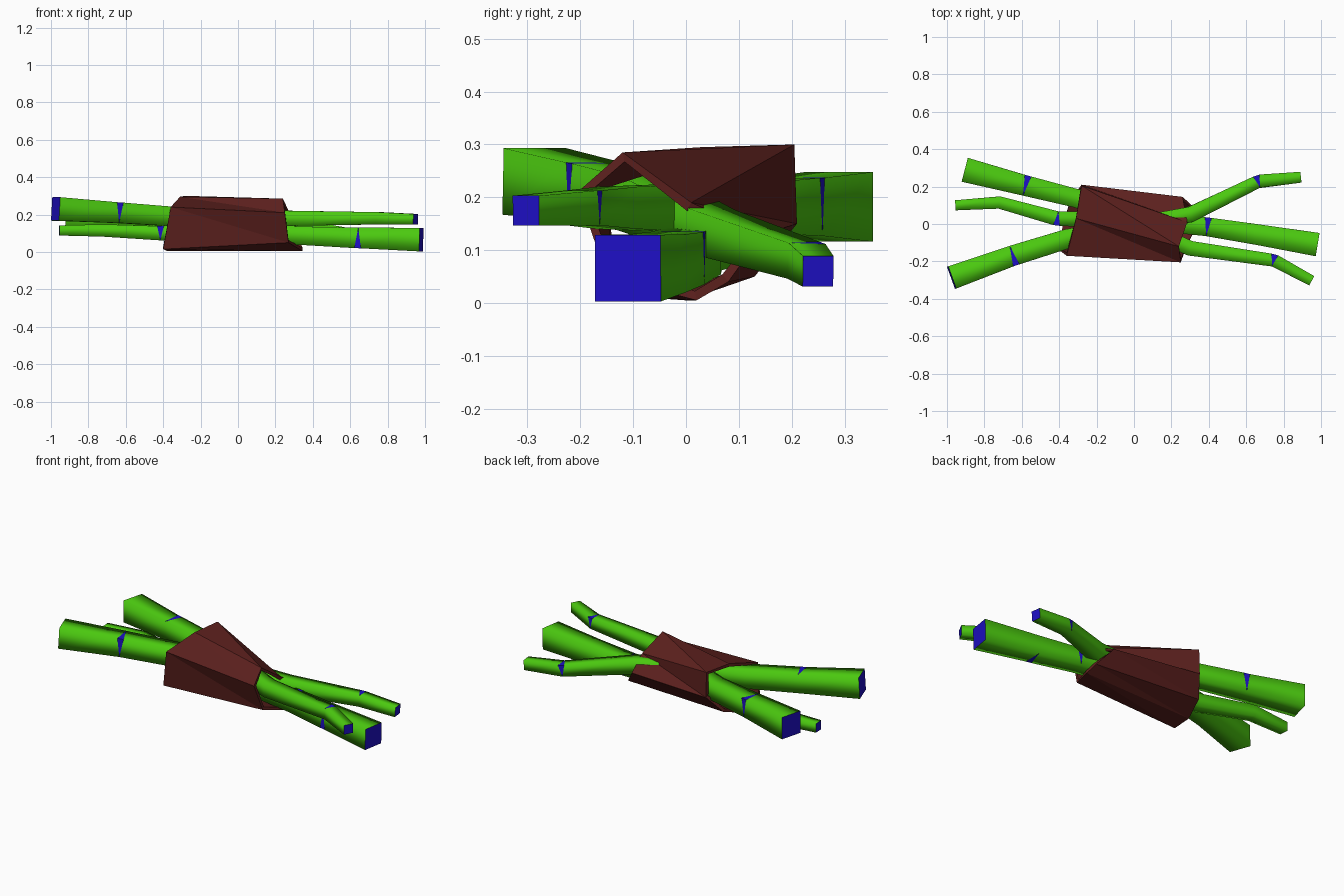
import bpy, bmesh
from mathutils import Vector

if "Cube" in bpy.data.objects:
    bpy.data.objects.remove(bpy.data.objects["Cube"])


def mat(name, rgb):
    m = bpy.data.materials.new(name)
    m.diffuse_color = (*rgb, 1)
    m.use_nodes = True
    m.node_tree.nodes["Principled BSDF"].inputs["Base Color"].default_value = m.diffuse_color
    return m


GREEN = mat("green_bark", (0.07, 0.58, 0.005))
BLUE = mat("cut_wood", (0.013, 0.005, 0.57))
BROWN = mat("brown_wrap", (0.11, 0.015, 0.013))


def finish(name, bm, mats):
    bmesh.ops.recalc_face_normals(bm, faces=bm.faces)
    me = bpy.data.meshes.new(name)
    bm.to_mesh(me)
    bm.free()
    for m in mats:
        me.materials.append(m)
    ob = bpy.data.objects.new(name, me)
    bpy.context.collection.objects.link(ob)
    return ob


def stick(name, path):
    """Tapered four-sided stick; path rows: x, y, z, half width, notched corner or None."""
    bm = bmesh.new()
    pts = [Vector(p[:3]) for p in path]
    rings = []  # (verts, blue band starts here)
    for i, p in enumerate(path):
        d = (pts[min(i + 1, len(pts) - 1)] - pts[max(i - 1, 0)]).normalized()
        side = d.cross(Vector((0, 0, 1))).normalized()
        up = side.cross(d)
        corners = [pts[i] + (side * a + up * b) * p[3]
                   for a, b in ((1, 1), (-1, 1), (-1, -1), (1, -1))]
        # a notch opens one corner of the ring into a wedge
        for s in ((0,) if p[4] is None else (-1, 1)):
            co = [c + d * s * 0.018 if j == p[4] else c for j, c in enumerate(corners)]
            rings.append(([bm.verts.new(c) for c in co], s == -1))
    for (a, notch), (b, _) in zip(rings, rings[1:]):
        for j in range(4):
            k = (j + 1) % 4
            f = bm.faces.new((a[j], a[k], b[k], b[j]))
            f.smooth = not notch
            f.material_index = int(notch)
    for r in (rings[0][0], rings[-1][0]):
        bm.faces.new(r).material_index = 1
    bmesh.ops.remove_doubles(bm, verts=bm.verts, dist=0.0005)
    finish(name, bm, (GREEN, BLUE))


# three crossing sticks, each thick at one end and thin at the other
stick("low_stick", [
    (-0.955, 0.10, 0.115, 0.027, None), (-0.72, 0.115, 0.115, 0.033, None),
    (-0.41, 0.03, 0.10, 0.038, 0), (0.0, 0.02, 0.10, 0.046, None),
    (0.39, -0.015, 0.085, 0.050, 1), (0.65, -0.055, 0.075, 0.055, 3),
    (0.98, -0.11, 0.066, 0.063, None)])
stick("back_stick", [
    (-0.905, 0.29, 0.182, 0.066, None), (-0.58, 0.205, 0.182, 0.055, 1),
    (-0.3, 0.135, 0.18, 0.050, None), (0.3, -0.13, 0.18, 0.040, None),
    (0.745, -0.195, 0.18, 0.033, 1), (0.95, -0.303, 0.175, 0.028, None)])
stick("high_stick", [
    (-0.975, -0.287, 0.23, 0.063, None), (-0.65, -0.17, 0.21, 0.055, 0),
    (-0.36, -0.08, 0.19, 0.052, None), (0.3, 0.05, 0.135, 0.042, None),
    (0.66, 0.225, 0.08, 0.034, 1), (0.89, 0.25, 0.06, 0.029, None)])

# brown open-ended wrap around the bundle
left = [(-0.36, -0.17, 0.24), (-0.31, 0.03, 0.295), (-0.28, 0.205, 0.30),
        (-0.28, 0.21, 0.15), (-0.34, 0.13, 0.05), (-0.38, 0.0, 0.005),
        (-0.40, -0.14, 0.015)]
right = [(0.25, -0.205, 0.21), (0.24, -0.12, 0.285), (0.285, 0.01, 0.19),
         (0.26, 0.145, 0.13), (0.33, 0.08, 0.04), (0.345, 0.02, 0.005),
         (0.27, -0.15, 0.05)]
bm = bmesh.new()
L = [bm.verts.new(c) for c in left]
R = [bm.verts.new(c) for c in right]
for i in range(len(L)):
    j = (i + 1) % len(L)
    bm.faces.new((L[i], L[j], R[i]))
    bm.faces.new((L[j], R[j], R[i]))
wrap = finish("bundle_wrap", bm, (BROWN,))
sol = wrap.modifiers.new("thickness", "SOLIDIFY")
sol.thickness = 0.018
sol.offset = -1
